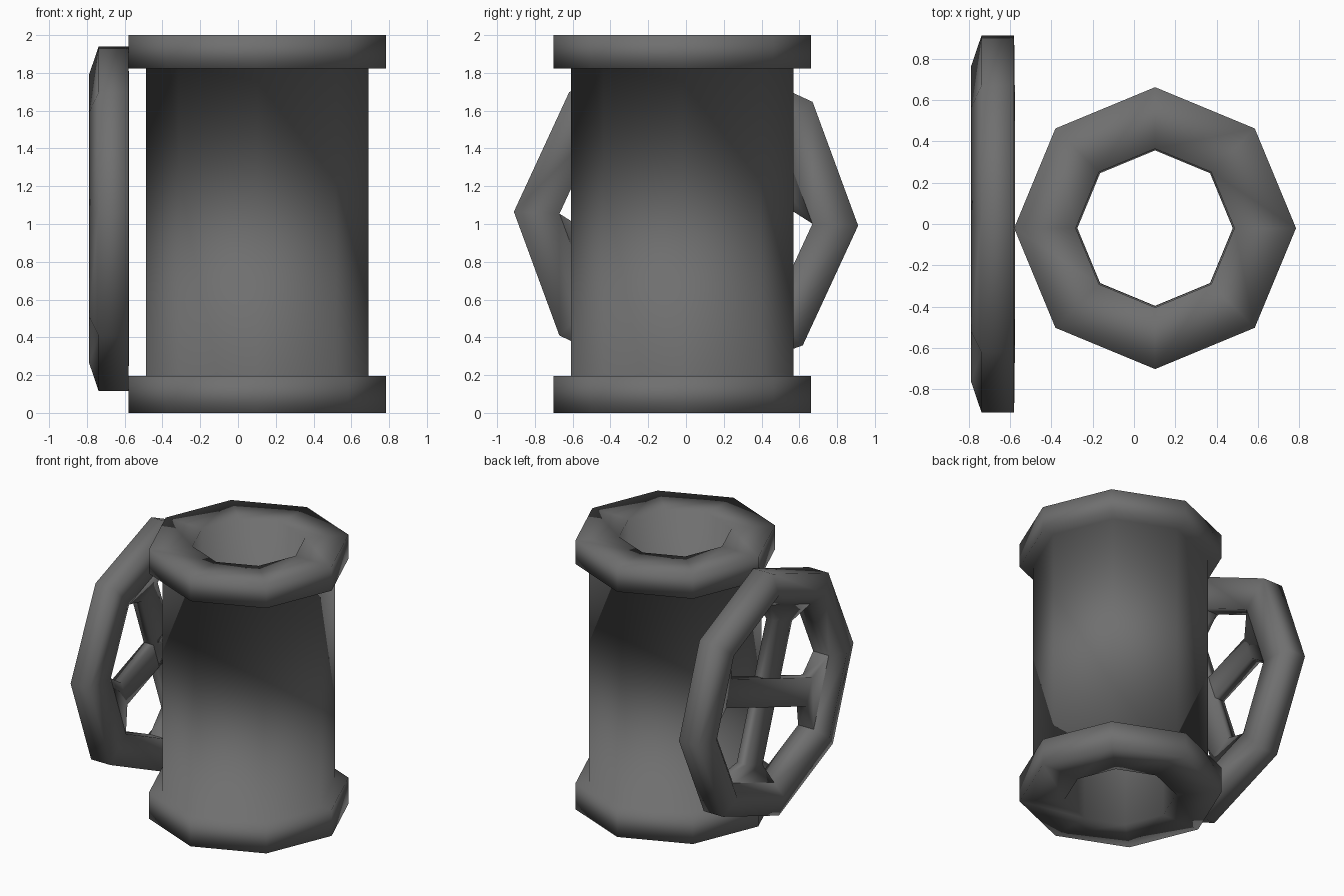
import bpy, bmesh, math
from mathutils import Matrix, Vector

if "Cube" in bpy.data.objects:
    bpy.data.objects.remove(bpy.data.objects["Cube"])

SIDES = 8

dark = bpy.data.materials.new("dark_grey")
dark.diffuse_color = (0.16, 0.16, 0.16, 1)
dark.use_nodes = True
dark.node_tree.nodes["Principled BSDF"].inputs["Base Color"].default_value = dark.diffuse_color


def finish(name, bm):
    """Smooth-shaded object in the dark grey material."""
    bmesh.ops.recalc_face_normals(bm, faces=bm.faces)
    mesh = bpy.data.meshes.new(name)
    bm.to_mesh(mesh)
    bm.free()
    mesh.materials.append(dark)
    mesh.shade_smooth()
    obj = bpy.data.objects.new(name, mesh)
    bpy.context.collection.objects.link(obj)
    return obj


def skin(bm, p, q):
    """Join two closed loops of vertices with quads."""
    for j in range(len(p)):
        k = (j + 1) % len(p)
        bm.faces.new((p[j], q[j], q[k], p[k]))


def lathe(name, profile, place):
    """Revolve a closed (radius, height) profile in eight steps."""
    bm = bmesh.new()
    rings = []
    for i in range(SIDES):
        a = 2 * math.pi * i / SIDES
        rings.append([bm.verts.new(place @ Vector((r * math.cos(a), r * math.sin(a), h)))
                      for r, h in profile])
    for i in range(SIDES):
        skin(bm, rings[i], rings[(i + 1) % SIDES])
    return finish(name, bm)


# Octagonal tube body with a thick flange at each end
body_profile = [(0.376, 0), (0.682, 0), (0.682, 0.195), (0.59, 0.195),
                (0.59, 1.822), (0.682, 1.822), (0.682, 2.0), (0.384, 2.0)]
lathe("mug_body", body_profile, Matrix.Translation((0.102, -0.02, 0)))

# Wheel frame: local x -> world y, local y -> world z, local z -> world x
axes = Matrix(((0, 0, 1, 0), (1, 0, 0, 0), (0, 1, 0, 0), (0, 0, 0, 1)))
wheel = (Matrix.Translation((0, 0, 1.028)) @ axes
         @ Matrix.Rotation(math.radians(-2.3), 4, 'Z'))

# Octagonal handle rim, chamfered on its outer face
rim_profile = [(0.67, -0.577), (0.912, -0.58), (0.912, -0.738),
               (0.765, -0.788), (0.67, -0.705)]
lathe("handle_rim", rim_profile, wheel)

# Two crossed spokes, flaring at the ends to fill one inner side of the rim
# each section: distance along the spoke, half width, outer x, inner x
sections = [(-0.619, 0.256, -0.705, -0.577), (-0.50, 0.10, -0.685, -0.605),
            (0.50, 0.10, -0.685, -0.605), (0.619, 0.256, -0.705, -0.577)]
for i in range(2):
    turn = wheel @ Matrix.Rotation(math.radians(22.5 + 90 * i), 4, 'Z')
    bm = bmesh.new()
    loops = [[bm.verts.new(turn @ Vector(c)) for c in
              ((u, -w, lo), (u, w, lo), (u, w, hi), (u, -w, hi))]
             for u, w, lo, hi in sections]
    for p, q in zip(loops, loops[1:]):
        skin(bm, p, q)
    finish(f"handle_spoke_{i + 1}", bm)
